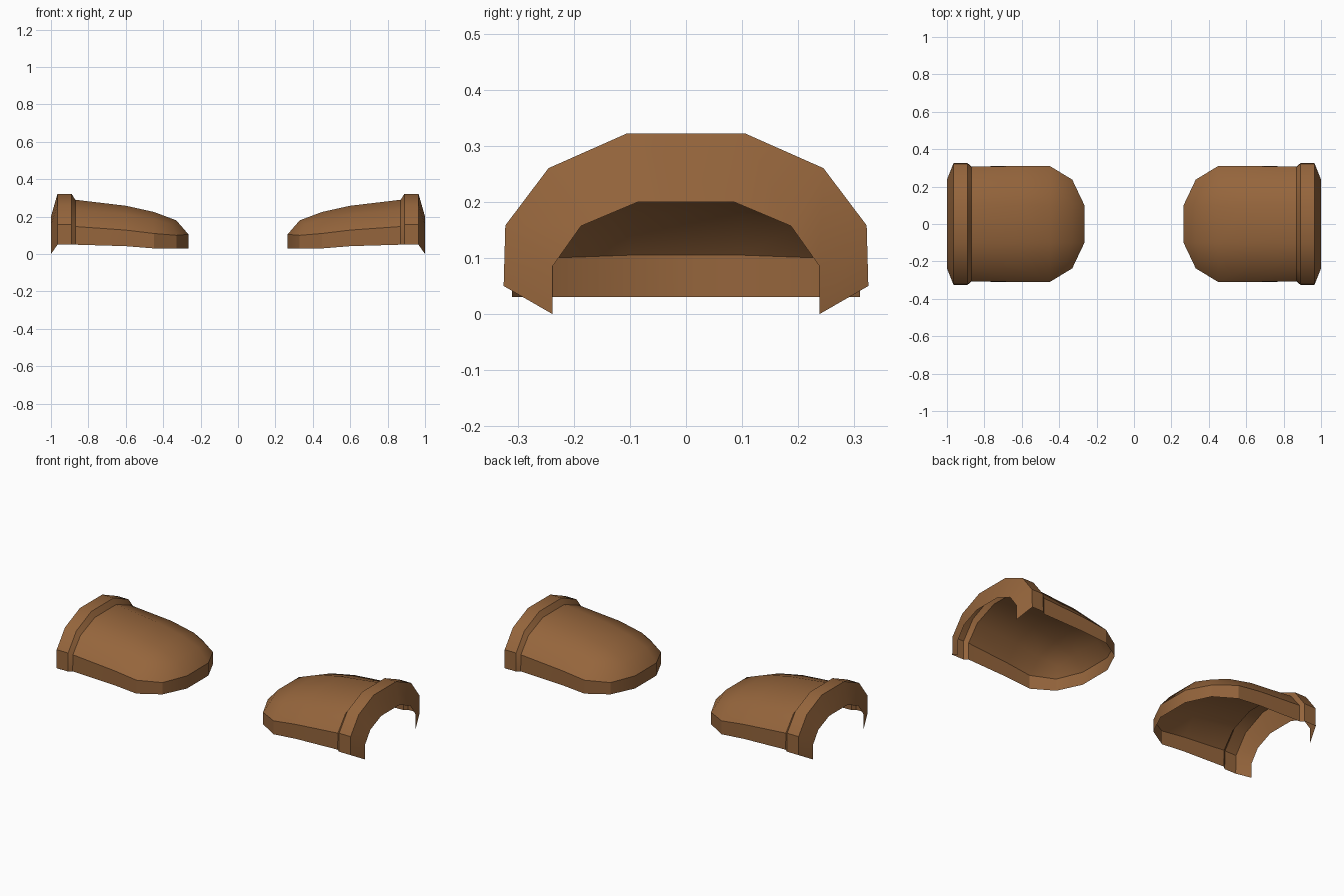
import bpy
import bmesh
import math

cube = bpy.data.objects.get("Cube")
if cube:
    bpy.data.objects.remove(cube, do_unlink=True)

brown = bpy.data.materials.new("brown leather")
brown.use_nodes = True
colour = (0.30, 0.13, 0.045, 1)
brown.diffuse_color = colour
brown.node_tree.nodes["Principled BSDF"].inputs["Base Color"].default_value = colour


def section(x, *half, shoulder_x=None):
    """Arch across y from half profile points (y, z): foot, side, shoulder, crown."""
    xs = [x, x, shoulder_x or x, x]
    pts = [(px, y, z) for px, (y, z) in zip(xs, half)]
    return pts + [(px, -y, z) for px, y, z in reversed(pts)]


# Flared open rim and raised collar
rim = section(1.0, (.238, 0), (.238, .085), (.187, .157), (.085, .2))
collar_profile = ((.325, .05), (.322, .158), (.245, .26), (.105, .322))
collar_out = section(.965, *collar_profile)
collar_in = section(.89, *collar_profile)

# Tapering shell, closing into a faceted toe
shell = [
    section(.87, (.308, .05), (.306, .147), (.235, .235), (.1, .29)),
    section(.6, (.31, .042), (.31, .128), (.235, .213), (.1, .258)),
    section(.45, (.31, .03), (.31, .11), (.23, .185), (.1, .225)),
    section(.33, (.237, .03), (.237, .1), (.2, .158), (.1, .18), shoulder_x=.355),
    section(.265, (.1, .03), (.1, .105), (.1, .105), (.1, .105)),
]


def build(name, sections, side, close_toe=False):
    bm = bmesh.new()
    rows = [[bm.verts.new((side * x, y, z)) for x, y, z in s] for s in sections]
    for a, b in zip(rows, rows[1:]):
        for i in range(len(a) - 1):
            bm.faces.new((a[i], a[i + 1], b[i + 1], b[i]))
    if close_toe:
        end = rows[-1]
        bm.faces.new((end[0], end[1], end[-2], end[-1]))
    bmesh.ops.remove_doubles(bm, verts=bm.verts, dist=.0005)
    bmesh.ops.recalc_face_normals(bm, faces=bm.faces)
    # The roof of the arch must face upward
    if sum(f.normal.z * f.calc_area() for f in bm.faces) < 0:
        bmesh.ops.reverse_faces(bm, faces=bm.faces)
    mesh = bpy.data.meshes.new(name)
    bm.to_mesh(mesh)
    bm.free()
    mesh.materials.append(brown)
    obj = bpy.data.objects.new(name, mesh)
    bpy.context.collection.objects.link(obj)
    bpy.ops.object.select_all(action="DESELECT")
    obj.select_set(True)
    bpy.context.view_layer.objects.active = obj
    bpy.ops.object.shade_smooth_by_angle(angle=math.radians(30))


for label, side in (("left", 1), ("right", -1)):
    build(label + "_guard_collar", [rim, collar_out, collar_in, shell[0]], side)
    build(label + "_guard_shell", shell, side, close_toe=True)
